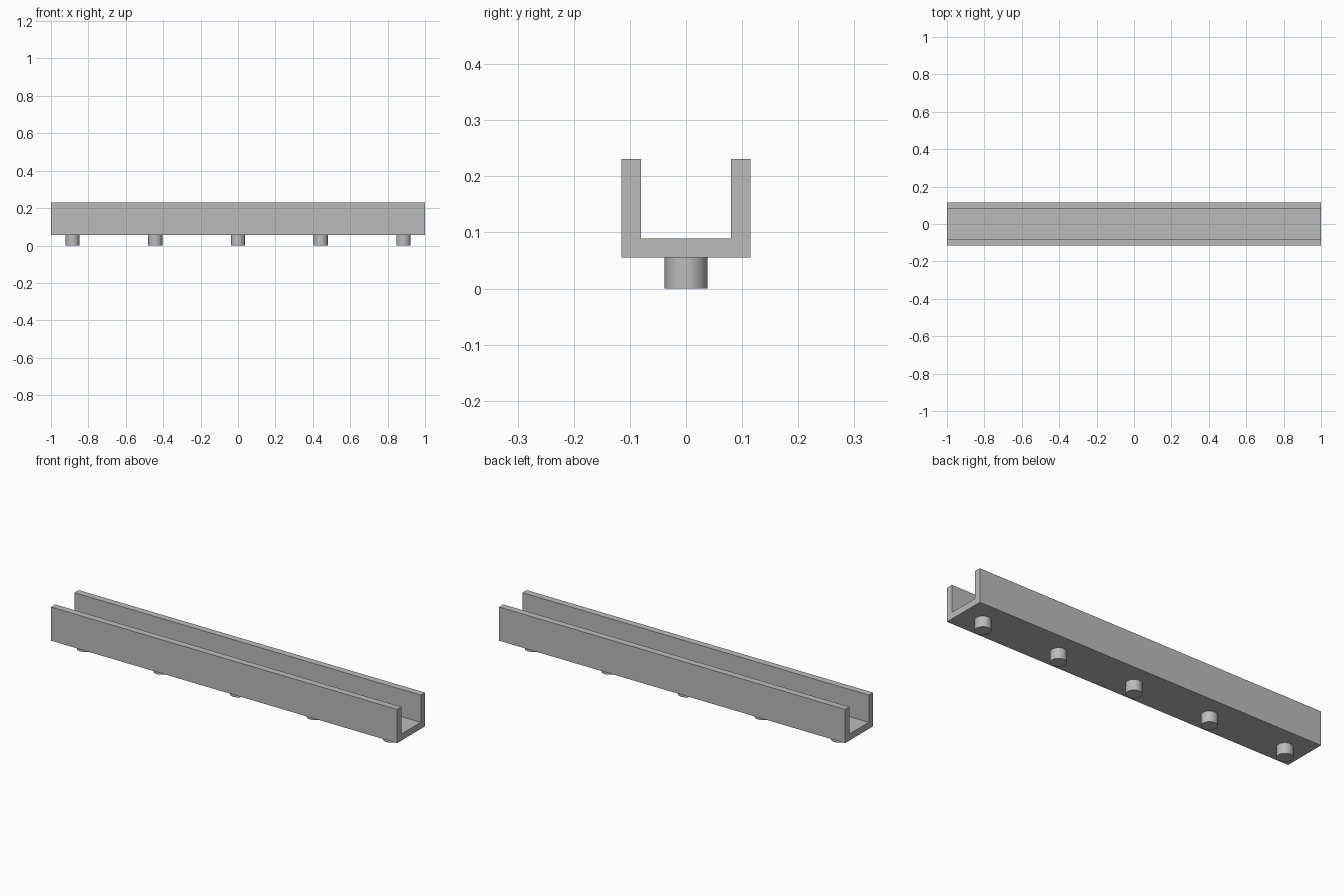
import bpy
import bmesh

cube = bpy.data.objects.get("Cube")
if cube:
    bpy.data.objects.remove(cube, do_unlink=True)

LENGTH = 2.0
HALF_WIDTH, WALL = 0.115, 0.035
BASE, FLOOR, TOP = 0.055, 0.089, 0.231
PEG_RADIUS, PEG_SPACING = 0.038, 0.4425

grey = bpy.data.materials.new("plain grey")
grey.use_nodes = True
colour = (0.5, 0.5, 0.5, 1)
grey.diffuse_color = colour
grey.node_tree.nodes["Principled BSDF"].inputs["Base Color"].default_value = colour


# U-shaped channel, extruded along its length
def make_channel():
    inner = HALF_WIDTH - WALL
    half = [(HALF_WIDTH, BASE), (HALF_WIDTH, TOP), (inner, TOP), (inner, FLOOR)]
    profile = half + [(-y, z) for y, z in reversed(half)]
    bm = bmesh.new()
    face = bm.faces.new([bm.verts.new((-LENGTH / 2, y, z)) for y, z in profile])
    result = bmesh.ops.extrude_face_region(bm, geom=[face], use_keep_orig=True)
    moved = [v for v in result["geom"] if isinstance(v, bmesh.types.BMVert)]
    bmesh.ops.translate(bm, verts=moved, vec=(LENGTH, 0, 0))
    bmesh.ops.recalc_face_normals(bm, faces=bm.faces)
    mesh = bpy.data.meshes.new("channel")
    bm.to_mesh(mesh)
    bm.free()
    mesh.materials.append(grey)
    channel = bpy.data.objects.new("channel", mesh)
    bpy.context.collection.objects.link(channel)


# Round mounting peg under the channel
def make_peg(index):
    bpy.ops.mesh.primitive_cylinder_add(
        vertices=48, radius=PEG_RADIUS, depth=BASE,
        location=((index - 2) * PEG_SPACING, 0, BASE / 2))
    peg = bpy.context.object
    peg.name = f"mounting_peg_{index + 1}"
    peg.data.materials.append(grey)
    bpy.ops.object.shade_smooth_by_angle()


make_channel()
for i in range(5):
    make_peg(i)
